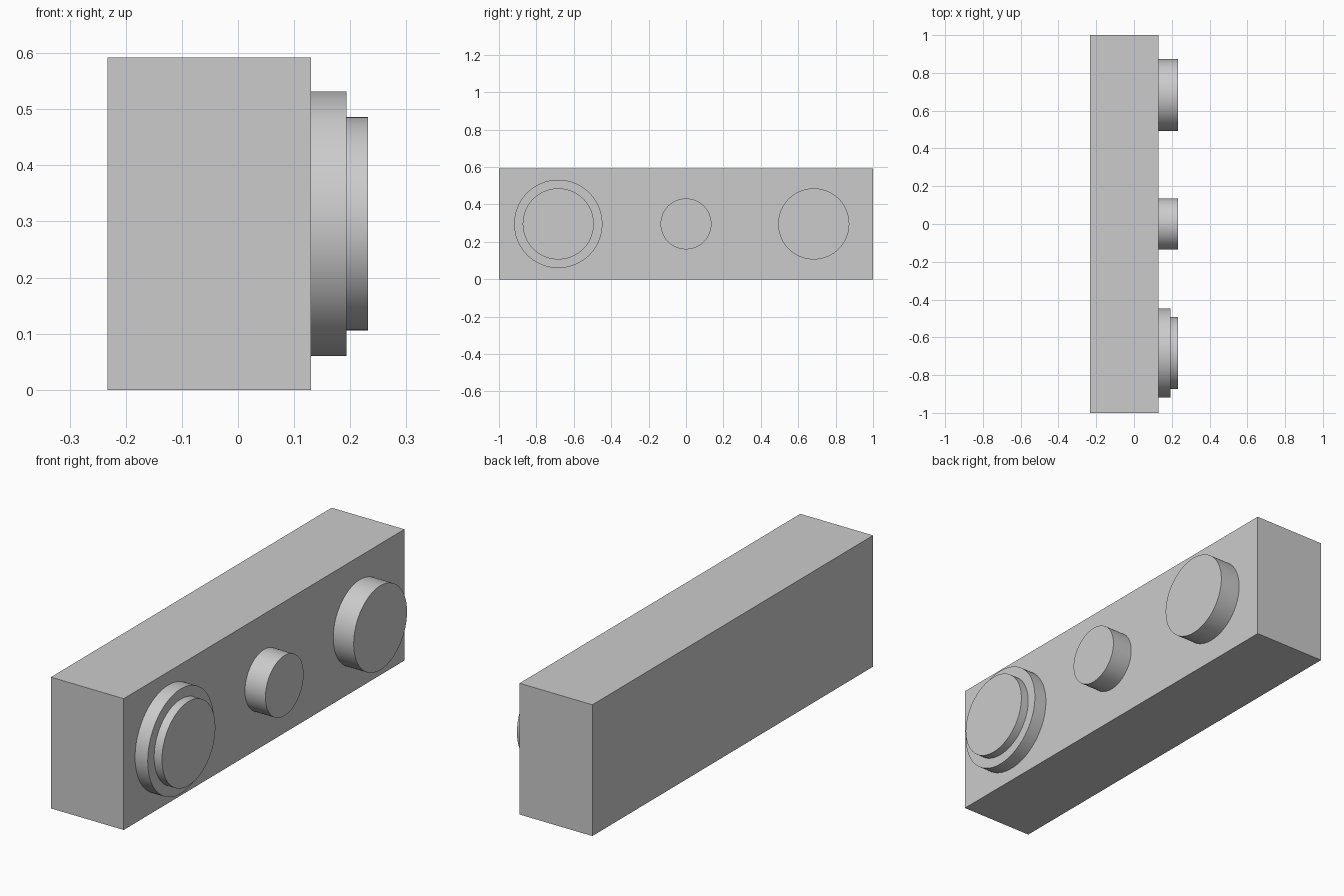
import bpy
import math

cube = bpy.data.objects.get("Cube")
if cube:
    bpy.data.objects.remove(cube, do_unlink=True)

grey = bpy.data.materials.new("light_grey")
grey.use_nodes = True
colour = (0.6, 0.6, 0.6, 1)
grey.diffuse_color = colour
grey.node_tree.nodes["Principled BSDF"].inputs["Base Color"].default_value = colour

BACK, FACE, TIP = -0.233, 0.13, 0.232
HEIGHT = 0.592
MID = HEIGHT / 2


def finish(name):
    obj = bpy.context.object
    obj.name = name
    obj.data.materials.append(grey)
    return obj


def disc(name, y, radius, x0, x1):
    """Round button lying along x, from x0 to x1."""
    bpy.ops.mesh.primitive_cylinder_add(
        vertices=96, radius=radius, depth=x1 - x0,
        location=((x0 + x1) / 2, y, MID), rotation=(0, math.pi / 2, 0))
    bpy.ops.object.shade_smooth_by_angle(angle=math.radians(30))
    return finish(name)


# Rectangular body
bpy.ops.mesh.primitive_cube_add(size=1, location=((BACK + FACE) / 2, 0, MID))
body = finish("body")
body.scale = (FACE - BACK, 2, HEIGHT)
bpy.ops.object.transform_apply(location=False, rotation=False, scale=True)

# Stepped dial at the front, then the two plain buttons
disc("dial_base", -0.683, 0.236, FACE, 0.193)
disc("dial_cap", -0.683, 0.19, 0.193, TIP)
disc("small_button", 0, 0.136, FACE, TIP)
disc("large_button", 0.683, 0.19, FACE, TIP)
